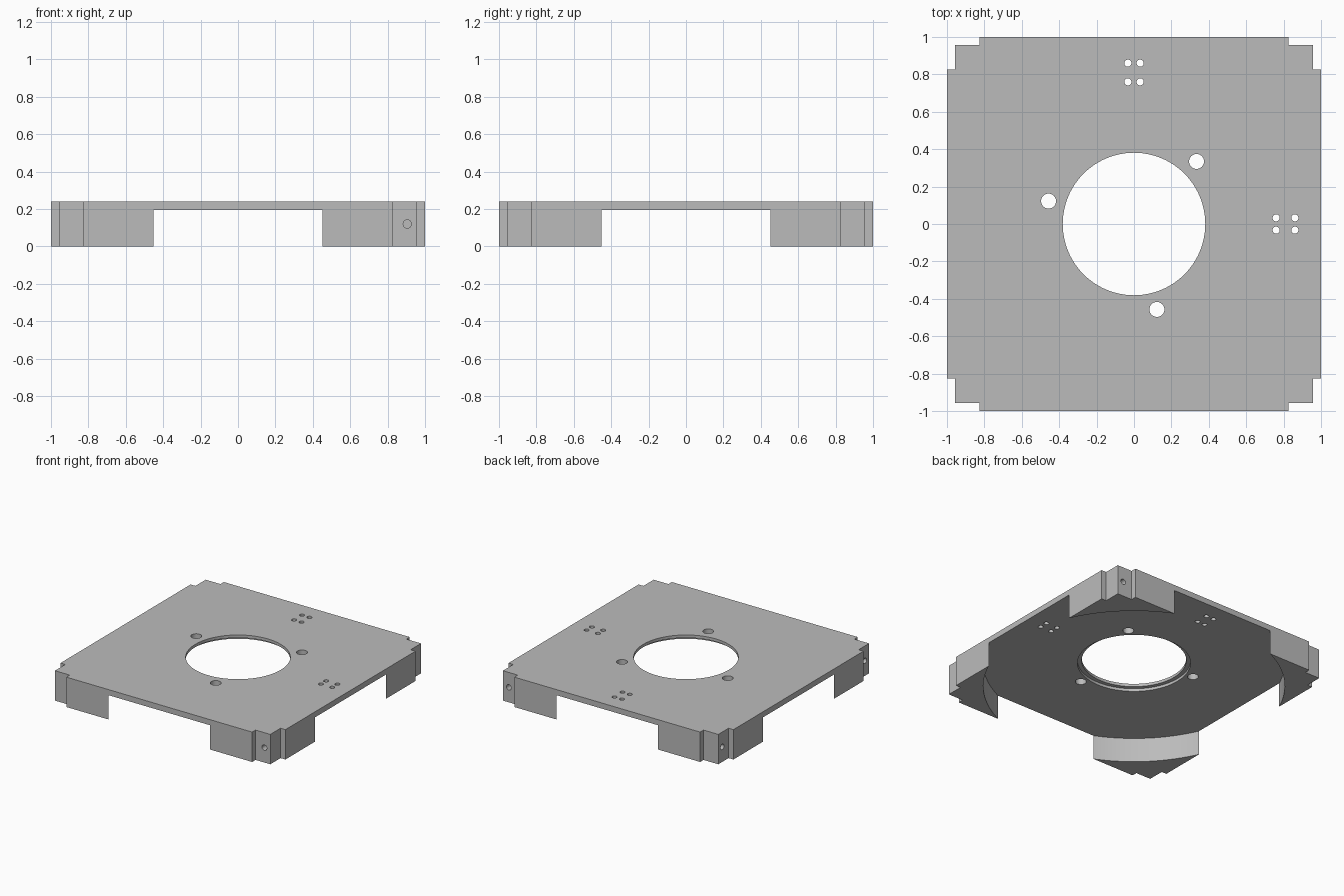
import bpy, bmesh, math
from mathutils import Matrix, Vector

if "Cube" in bpy.data.objects:
    bpy.data.objects.remove(bpy.data.objects["Cube"], do_unlink=True)

HEIGHT = 0.24
UNDERSIDE = 0.195
EDGE, STEP, NOTCH = 1.0, 0.957, 0.826

grey = bpy.data.materials.new("plain grey")
grey.use_nodes = True
colour = (0.5, 0.5, 0.5, 1)
grey.diffuse_color = colour
grey.node_tree.nodes["Principled BSDF"].inputs["Base Color"].default_value = colour


def add_object(name, bm):
    bmesh.ops.recalc_face_normals(bm, faces=bm.faces)
    mesh = bpy.data.meshes.new(name)
    bm.to_mesh(mesh)
    bm.free()
    mesh.materials.append(grey)
    obj = bpy.data.objects.new(name, mesh)
    bpy.context.collection.objects.link(obj)
    return obj


# Block with a stepped notch at each corner
bm = bmesh.new()
corner = [(EDGE, NOTCH), (STEP, NOTCH), (STEP, STEP), (NOTCH, STEP), (NOTCH, EDGE)]
outline = []
for turn in range(4):
    spin = Matrix.Rotation(turn * math.pi / 2, 3, "Z")
    outline += [bm.verts.new(spin @ Vector((x, y, 0))) for x, y in corner]
base = bm.faces.new(outline)
top = bmesh.ops.extrude_face_region(bm, geom=[base])["geom"]
bmesh.ops.translate(bm, vec=(0, 0, HEIGHT),
                    verts=[v for v in top if isinstance(v, bmesh.types.BMVert)])
plate = add_object("mounting_plate", bm)


def drill(start, end, radius, sides=32):
    """Cut a round hole between two points."""
    start, end = Vector(start), Vector(end)
    axis = end - start
    place = Matrix.Translation((start + end) / 2) @ axis.to_track_quat("Z", "Y").to_matrix().to_4x4()
    bm = bmesh.new()
    bmesh.ops.create_cone(bm, cap_ends=True, segments=sides, radius1=radius,
                          radius2=radius, depth=axis.length, matrix=place)
    cutter = add_object("hole_cutter", bm)
    cutter.hide_render = True
    cut = plate.modifiers.new("cut", "BOOLEAN")
    cut.operation = "DIFFERENCE"
    cut.solver = "EXACT"
    cut.object = cutter
    bpy.context.view_layer.objects.active = plate
    bpy.ops.object.modifier_apply(modifier=cut.name)
    bpy.data.objects.remove(cutter, do_unlink=True)


def drill_down(x, y, radius, low=-0.1, high=0.4, sides=32):
    drill((x, y, low), (x, y, high), radius, sides)


# Round pocket below, leaving four corner feet
drill_down(0, 0, 1.098, high=UNDERSIDE, sides=128)

# Central opening with a shallow recess underneath
drill_down(0, 0, 0.381, sides=96)
drill_down(0, 0, 0.412, high=UNDERSIDE + 0.022, sides=96)

# Three bolt holes around the opening
for degrees in (45, 165, 285):
    a = math.radians(degrees)
    drill_down(0.473 * math.cos(a), 0.473 * math.sin(a), 0.04)

# Two groups of four small holes
for along in (0.76, 0.86):
    for across in (-0.033, 0.033):
        drill_down(across, along, 0.019, sides=24)
        drill_down(along, across, 0.019, sides=24)

# One blind side hole in each foot
for side in (-1, 1):
    drill((0.905, side * 1.1, 0.12), (0.905, side * 0.8, 0.12), 0.022, 24)
    drill((-1.1, side * 0.905, 0.12), (-0.8, side * 0.905, 0.12), 0.022, 24)

# Smooth round walls, crisp edges
bpy.ops.object.select_all(action="DESELECT")
plate.select_set(True)
bpy.context.view_layer.objects.active = plate
bpy.ops.object.shade_smooth_by_angle(angle=math.radians(30))
